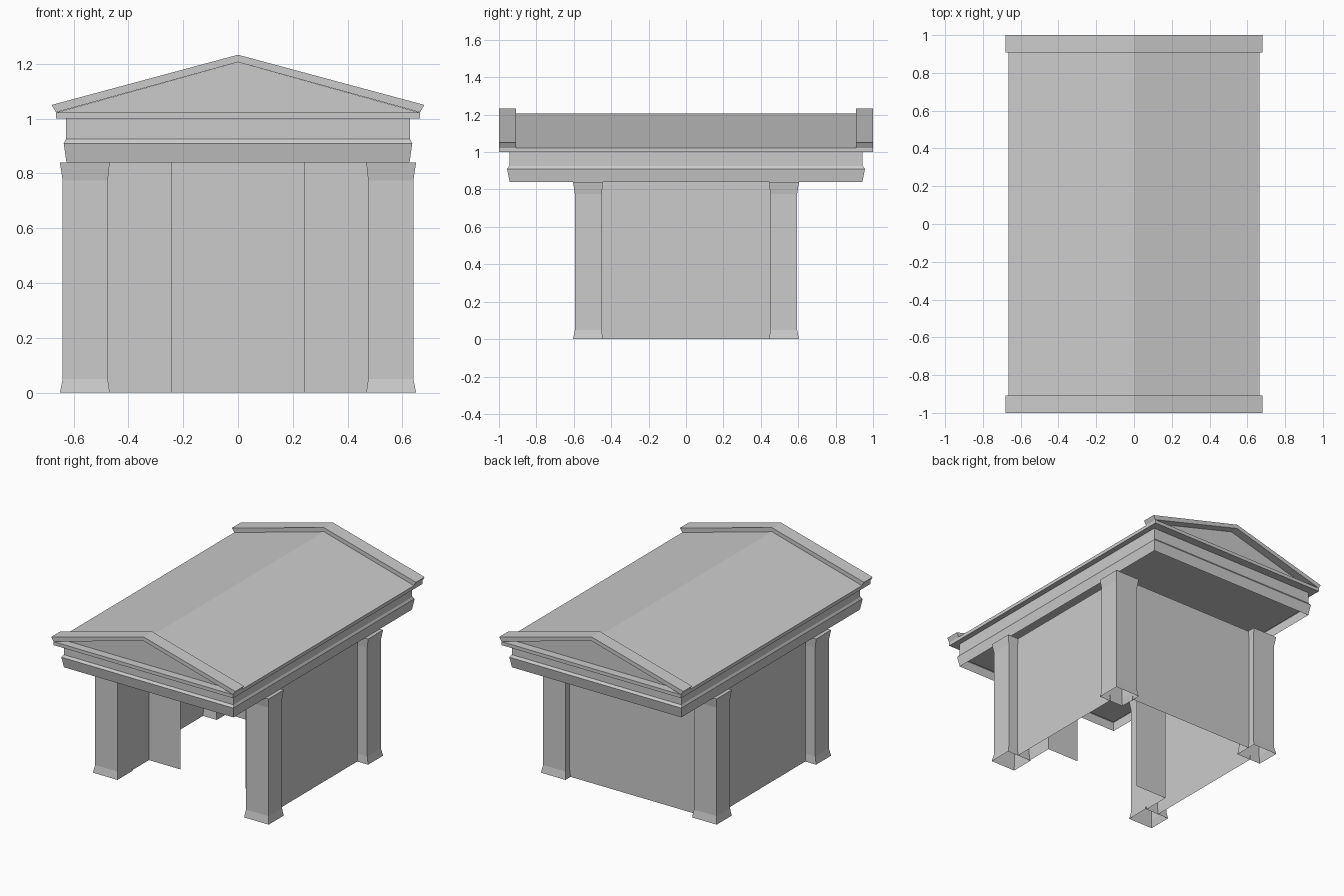
import bpy, bmesh

if "Cube" in bpy.data.objects:
    bpy.data.objects.remove(bpy.data.objects["Cube"])


def make_object(name, verts, faces):
    mesh = bpy.data.meshes.new(name)
    bm = bmesh.new()
    vs = [bm.verts.new(v) for v in verts]
    for f in faces:
        bm.faces.new([vs[i] for i in f])
    bmesh.ops.recalc_face_normals(bm, faces=bm.faces)
    bm.to_mesh(mesh)
    bm.free()
    obj = bpy.data.objects.new(name, mesh)
    bpy.context.collection.objects.link(obj)
    return obj


def ring_stack(name, rings, bottom=True, top=True):
    """Stack of rectangles (x0, x1, y0, y1, z) joined by side faces."""
    verts, faces = [], []
    for x0, x1, y0, y1, z in rings:
        verts += [(x0, y0, z), (x1, y0, z), (x1, y1, z), (x0, y1, z)]
    for r in range(len(rings) - 1):
        for i in range(4):
            a, b = 4 * r + i, 4 * r + (i + 1) % 4
            faces.append((a, b, b + 4, a + 4))
    n = len(verts)
    if bottom:
        faces.append((0, 1, 2, 3))
    if top:
        faces.append((n - 4, n - 3, n - 2, n - 1))
    return make_object(name, verts, faces)


def extrude_y(name, outline, y0, y1, caps):
    """Outline in x, z extruded along y, caps as index lists."""
    n = len(outline)
    verts = [(x, y, z) for y in (y0, y1) for x, z in outline]
    faces = [(i, (i + 1) % n, (i + 1) % n + n, i + n) for i in range(n)]
    for c in caps:
        faces += [c, [i + n for i in c]]
    return make_object(name, verts, faces)


def wall(name, path, z1):
    """Thin upright sheet following a path in x, y."""
    n = len(path)
    verts = [(x, y, z) for z in (0, z1) for x, y in path]
    return make_object(name, verts, [(i, i + 1, i + 1 + n, i + n) for i in range(n - 1)])


TOP = 0.84

# Four corner pillars with flared base and capital, open underneath
for sx, xn in ((-1, "left"), (1, "right")):
    for sy, yn in ((-1, "front"), (1, "back")):
        rings = []
        for z, flare in ((0, 1), (0.05, 0), (0.775, 0), (TOP, 1)):
            xs = sorted((sx * (0.475 - 0.007 * flare), sx * (0.64 + 0.01 * flare)))
            ys = sorted((sy * (0.45 - 0.005 * flare), sy * (0.594 + 0.01 * flare)))
            rings.append((*xs, *ys, z))
        ring_stack(f"{yn}_{xn}_pillar", rings, bottom=False)

# Side walls, and the recessed entrance walls either side of the opening
for s, n in ((-1, "left"), (1, "right")):
    wall(f"{n}_wall", [(s * 0.57, -0.45), (s * 0.57, 0.45)], TOP)
    wall(f"{n}_entrance_wall",
         [(s * 0.475, -0.45), (s * 0.475, -0.262), (s * 0.24, -0.262)], TOP)

# Back wall
wall("back_wall", [(-0.475, 0.55), (0.475, 0.55)], TOP)

# Architrave with open underside, then the frieze whose bottom is the ceiling
ring_stack("architrave", [(-x, x, -y, y, z) for x, y, z in
           ((0.626, 0.943, TOP), (0.636, 0.957, 0.91), (0.628, 0.945, 0.925))],
           bottom=False, top=False)
ring_stack("frieze", [(-0.627, 0.627, -0.944, 0.944, z) for z in (0.905, 1.0)])

# Flat cornice slab
ring_stack("cornice", [(-0.664, 0.664, -1, 1, z) for z in (1.0, 1.023)])

# Gable roof, its ends forming the recessed pediment faces
extrude_y("roof", [(-0.66, 1.023), (0.66, 1.023), (0, 1.206)], -0.945, 0.945, [[0, 1, 2]])

# Sloping trim at both gable ends
rake = [(-0.664, 1.023), (-0.68, 1.05), (0, 1.233), (0.68, 1.05), (0.664, 1.023), (0, 1.206)]
for s, n in ((-1, "front"), (1, "back")):
    extrude_y(f"{n}_gable_trim", rake, s * 0.908, s * 1.0, [[0, 1, 2, 5], [2, 3, 4, 5]])
